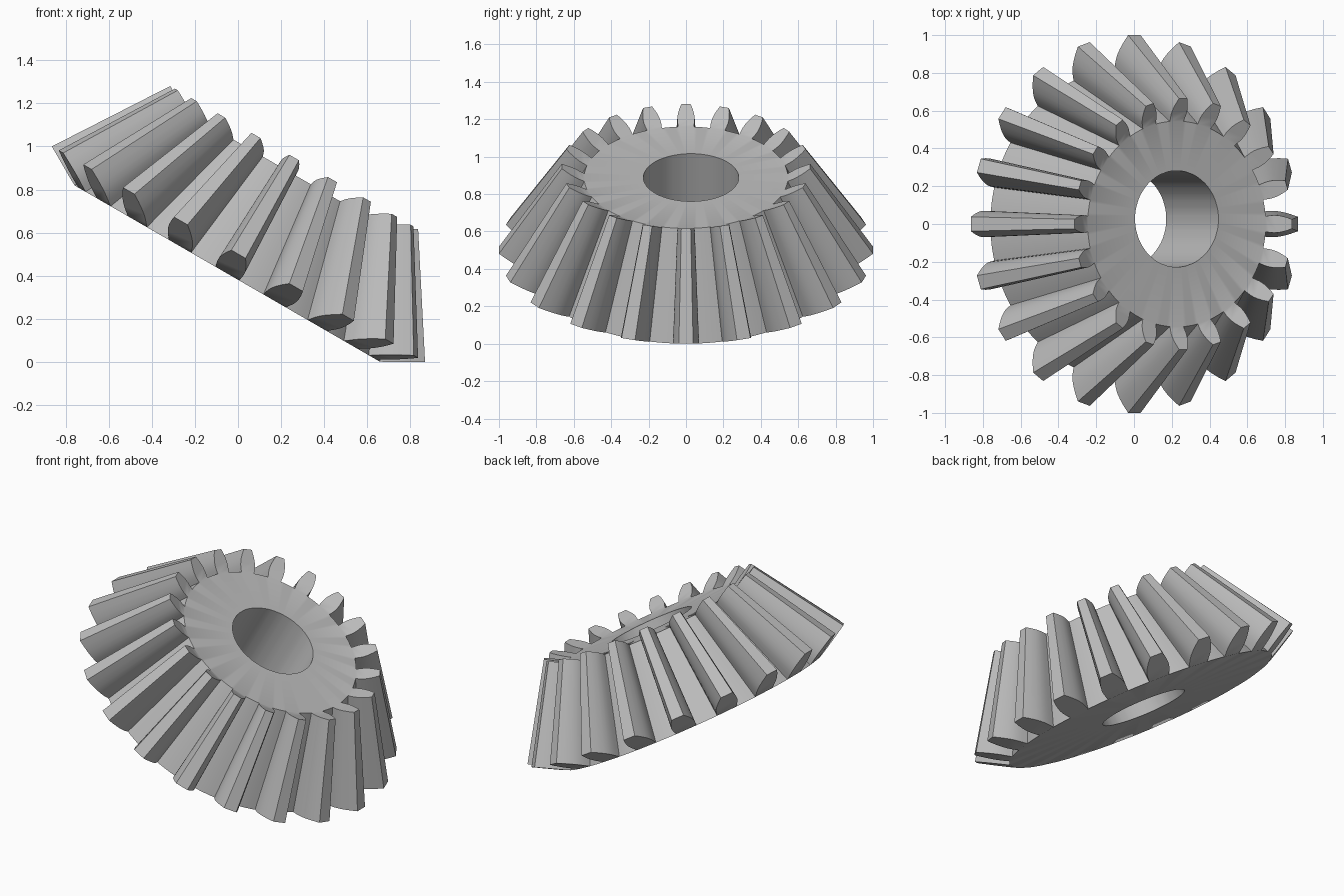
import bpy
import bmesh
from math import sin, cos, radians, tau
from mathutils import Matrix, Vector

if "Cube" in bpy.data.objects:
    bpy.data.objects.remove(bpy.data.objects["Cube"], do_unlink=True)

TEETH = 20
ROOT_R = 0.82            # root radius at the large end
APEX = 1.645             # height of the cone apex above the base
SHRINK = 0.664           # small end relative to large end
TOP_H = APEX * (1 - SHRINK)
BORE_R, BORE_Y = 0.255, 0.027
TOOTH_OUT, TOOTH_UP = 0.18, 0.104
# Tooth flank: (fraction of tooth height, half width)
FLANK = [(0, .062), (.15, .067), (.3, .07), (.45, .069), (.6, .064), (.8, .053), (1, .038)]
GAP = 4                  # root points between neighbouring teeth
PER = GAP + 2

steel = bpy.data.materials.new("grey_steel")
steel.use_nodes = True
GREY = (0.5, 0.5, 0.5, 1)
steel.diffuse_color = GREY
steel.node_tree.nodes["Principled BSDF"].inputs["Base Color"].default_value = GREY

bm = bmesh.new()


def pair(point):
    """Vertex at the large end and its copy shrunk towards the apex."""
    apex = Vector((0, 0, APEX))
    return bm.verts.new(point), bm.verts.new(apex + (point - apex) * SHRINK)


def strip(pairs):
    """Faces running from the large end to the small end."""
    for (a, b), (c, d) in zip(pairs, pairs[1:]):
        bm.faces.new((a, c, d, b))


# Root ring, with one tooth outline standing on each pitch
half = FLANK[0][1] / ROOT_R
pitch = tau / TEETH
root, angles = [], []
for i in range(TEETH):
    mid = i * pitch
    steps = [mid - half] + [mid + half + (pitch - 2 * half) * k / (GAP + 1) for k in range(GAP + 1)]
    angles += steps
    root += [pair(Vector((ROOT_R * cos(a), ROOT_R * sin(a), 0))) for a in steps]

for i in range(TEETH):
    turn = Matrix.Rotation(i * pitch, 3, 'Z')
    left, right = root[i * PER], root[i * PER + 1]
    sides = {s: [pair(turn @ Vector((ROOT_R + TOOTH_OUT * t, s * w, TOOTH_UP * t)))
                 for t, w in FLANK[1:]] for s in (-1, 1)}
    outline = [left] + sides[-1] + sides[1][::-1] + [right]
    strip(outline)
    bm.faces.new([p[0] for p in reversed(outline)])
    bm.faces.new([p[1] for p in outline])
    # Valley up to the next tooth
    strip([root[(i * PER + k) % len(root)] for k in range(1, PER + 1)])

# Bore and the two flat end faces
bore = []
for a in angles:
    x, y = BORE_R * cos(a), BORE_Y + BORE_R * sin(a)
    bore.append((bm.verts.new((x, y, 0)), bm.verts.new((x, y, TOP_H))))
for i in range(len(root)):
    j = (i + 1) % len(root)
    bm.faces.new((bore[j][0], bore[i][0], bore[i][1], bore[j][1]))
    bm.faces.new((root[j][0], root[i][0], bore[i][0], bore[j][0]))
    bm.faces.new((root[i][1], root[j][1], bore[j][1], bore[i][1]))

# Tilt the gear so it rests on its lower rim
bm.transform(Matrix.Translation((-0.05, 0, 0.41)) @ Matrix.Rotation(radians(30), 4, 'Y'))
bmesh.ops.recalc_face_normals(bm, faces=bm.faces[:])

mesh = bpy.data.meshes.new("bevel_gear")
bm.to_mesh(mesh)
bm.free()
mesh.materials.append(steel)
gear = bpy.data.objects.new("bevel_gear", mesh)
bpy.context.collection.objects.link(gear)
bpy.ops.object.select_all(action='DESELECT')
gear.select_set(True)
bpy.context.view_layer.objects.active = gear
bpy.ops.object.shade_smooth_by_angle(angle=radians(30))
